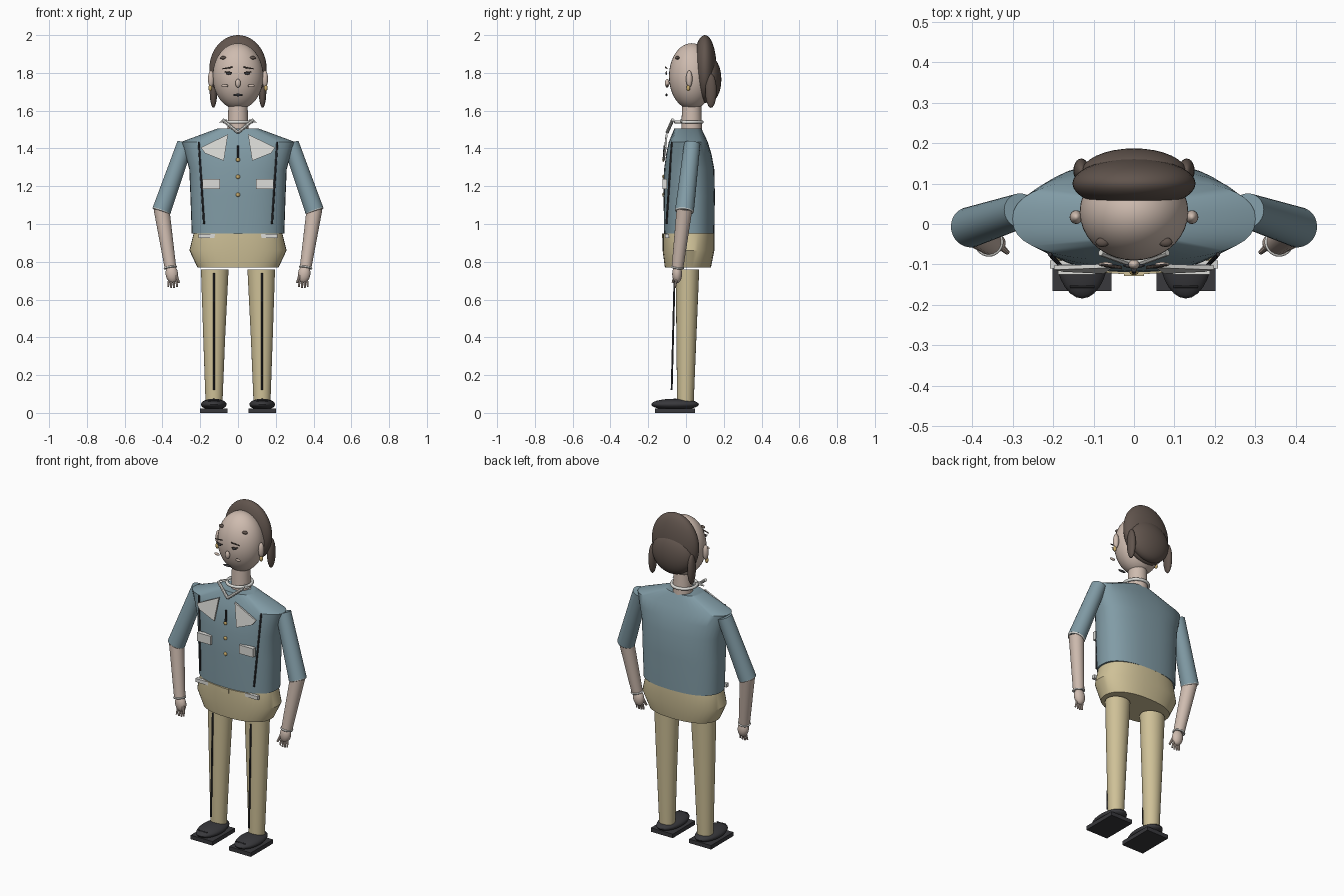
import bpy, bmesh, math
from mathutils import Vector, Matrix

if "Cube" in bpy.data.objects:
    bpy.data.objects.remove(bpy.data.objects["Cube"])


def mat(name, c):
    m = bpy.data.materials.new(name)
    m.diffuse_color = (*c, 1)
    m.use_nodes = True
    m.node_tree.nodes["Principled BSDF"].inputs["Base Color"].default_value = m.diffuse_color
    return m


BLUE = mat("blue_cloth", (0.22, 0.33, 0.38))
KHAKI = mat("khaki_cloth", (0.62, 0.53, 0.31))
SKIN = mat("skin", (0.62, 0.50, 0.43))
HAIR = mat("brown_hair", (0.12, 0.09, 0.075))
DARK = mat("dark", (0.04, 0.04, 0.045))
WHITE = mat("off_white", (0.72, 0.72, 0.69))
GOLD = mat("gold", (0.6, 0.42, 0.15))


def finish(bm, name, m, smooth=True):
    bmesh.ops.recalc_face_normals(bm, faces=bm.faces)
    me = bpy.data.meshes.new(name)
    bm.to_mesh(me)
    bm.free()
    me.materials.append(m)
    ob = bpy.data.objects.new(name, me)
    bpy.context.collection.objects.link(ob)
    if smooth:
        bpy.ops.object.select_all(action='DESELECT')
        ob.select_set(True)
        bpy.context.view_layer.objects.active = ob
        bpy.ops.object.shade_smooth_by_angle(angle=math.radians(35))
    return ob


def ball(name, c, r, m, seg=24, tilt=0):
    bm = bmesh.new()
    bmesh.ops.create_uvsphere(bm, u_segments=seg, v_segments=seg * 2 // 3, radius=1)
    M = Matrix.Translation(c) @ Matrix.Rotation(tilt, 4, 'Y') @ Matrix.Diagonal((*r, 1))
    bmesh.ops.transform(bm, matrix=M, verts=bm.verts)
    return finish(bm, name, m)


def box(name, lo, hi, m):
    bm = bmesh.new()
    bmesh.ops.create_cube(bm, size=1)
    lo, hi = Vector(lo), Vector(hi)
    M = Matrix.Translation((lo + hi) / 2) @ Matrix.Diagonal((*(hi - lo), 1))
    bmesh.ops.transform(bm, matrix=M, verts=bm.verts)
    return finish(bm, name, m, False)


def tube(name, a, b, ra, rb, m, seg=24):
    a, b = Vector(a), Vector(b)
    bm = bmesh.new()
    bmesh.ops.create_cone(bm, cap_ends=True, segments=seg, radius1=ra, radius2=rb, depth=(b - a).length)
    q = (b - a).to_track_quat('Z', 'Y').to_matrix().to_4x4()
    bmesh.ops.transform(bm, matrix=Matrix.Translation((a + b) / 2) @ q, verts=bm.verts)
    return finish(bm, name, m)


def loft(name, rows, m, power=2.0, n=40):
    """Stack of rounded sections: z, x radius, y radius, x centre, y centre."""
    bm = bmesh.new()
    rings = []
    for z, rx, ry, cx, cy in rows:
        ring = []
        for i in range(n):
            t = math.tau * i / n
            c, s = math.cos(t), math.sin(t)
            x = math.copysign(abs(c) ** (2 / power), c) * rx
            y = math.copysign(abs(s) ** (2 / power), s) * ry
            ring.append(bm.verts.new((cx + x, cy + y, z)))
        rings.append(ring)
    for r0, r1 in zip(rings, rings[1:]):
        for i in range(n):
            bm.faces.new((r0[i], r0[(i + 1) % n], r1[(i + 1) % n], r1[i]))
    bm.faces.new(rings[0])
    bm.faces.new(rings[-1])
    return finish(bm, name, m)


def ring(name, c, R, r, m, axis=(0, 0, 1), seg=28):
    q = Vector(axis).to_track_quat('Z', 'Y')
    bpy.ops.mesh.primitive_torus_add(major_segments=seg, minor_segments=8, major_radius=R, minor_radius=r,
                                     location=c, rotation=q.to_euler())
    ob = bpy.context.object
    ob.name = name
    ob.data.materials.append(m)
    bpy.ops.object.shade_smooth()
    return ob


def plate(name, pts, thick, m):
    """Flat polygon thickened along y."""
    bm = bmesh.new()
    f = bm.faces.new([bm.verts.new(p) for p in pts])
    ext = bmesh.ops.extrude_face_region(bm, geom=[f])
    vs = [v for v in ext["geom"] if isinstance(v, bmesh.types.BMVert)]
    bmesh.ops.translate(bm, verts=vs, vec=(0, thick, 0))
    return finish(bm, name, m, False)


# Shirt and hips
loft("shirt", [(0.95, .245, .133, 0, .017), (1.15, .252, .136, 0, .017), (1.29, .258, .133, 0, .017),
               (1.37, .28, .12, 0, .015), (1.435, .30, .103, 0, .012), (1.505, .11, .072, 0, .01)], BLUE, 2.4)
loft("hips", [(0.77, .215, .122, 0, .01), (0.86, .257, .137, 0, .013), (0.95, .235, .137, 0, .013)], KHAKI, 2.3)

# Neck, collar and head
loft("neck", [(1.50, .055, .055, 0, .03), (1.65, .05, .05, 0, .03)], SKIN)
ring("collar_ring", (0, .015, 1.54), .07, .009, WHITE)
ball("head", (0, .03, 1.782), (.134, .12, .175), SKIN, 36)
ball("nose", (0, -.1, 1.745), (.014, .012, .023), SKIN, 16)
ball("mouth", (0, -.103, 1.683), (.027, .006, .007), DARK, 12)

# Hair
ball("hair_cap", (0, .1, 1.82), (.152, .062, .18), HAIR, 36)
ball("hair_back", (0, .125, 1.765), (.132, .062, .12), HAIR, 32)

# Front closure
tube("placket", (0, -.118, 1.34), (0, -.113, 1.415), .006, .006, DARK, 10)
for i, z in enumerate((1.34, 1.25, 1.155)):
    ball(f"button_{i}", (0, -.12, z), (.011, .006, .011), GOLD, 12)
box("belt_bar", (-.208, -.11, .927), (.208, -.09, .948), WHITE)
box("belt_buckle", (-.025, -.128, .925), (.025, -.11, .95), KHAKI)

for s, side in ((-1, "left"), (1, "right")):
    # Face details
    ball(f"{side}_ear", (s * .143, .017, 1.768), (.016, .017, .045), SKIN, 16)
    ball(f"{side}_earring", (s * .147, .012, 1.72), (.01, .01, .017), GOLD, 12)
    ball(f"{side}_hair_lock", (s * .13, .132, 1.705), (.02, .03, .09), HAIR, 20)
    ball(f"{side}_temple_hair", (s * .078, -.045, 1.88), (.017, .012, .009), HAIR, 12)
    ball(f"{side}_eye", (s * .05, -.105, 1.797), (.015, .005, .007), DARK, 12)
    tube(f"{side}_brow", (s * .03, -.108, 1.83), (s * .082, -.1, 1.822), .004, .003, HAIR, 8)
    tube(f"{side}_eyelid", (s * .032, -.106, 1.802), (s * .07, -.104, 1.806), .003, .003, HAIR, 8)
    ball(f"{side}_cheek", (s * .07, -.1, 1.732), (.018, .006, .008), SKIN, 12)

    # Collar bars, lapels, pockets and seams
    tube(f"{side}_collar_bar", (s * .082, -.07, 1.552), (0, -.1, 1.485), .009, .009, WHITE, 8)
    plate(f"{side}_collar_wing", [(s * .05, -.03, 1.535), (s * .105, -.03, 1.537), (s * .06, -.03, 1.555)], .01, WHITE)
    plate(f"{side}_lapel", [(s * .053, -.108, 1.475), (s * .197, -.113, 1.405), (s * .175, -.118, 1.375),
                            (s * .075, -.123, 1.335)], .01, WHITE)
    box(f"{side}_pocket", (min(s * .095, s * .188), -.125, 1.185), (max(s * .095, s * .188), -.1, 1.237), WHITE)
    tube(f"{side}_shirt_seam", (s * .208, -.075, 1.435), (s * .18, -.104, 1.0), .005, .005, DARK, 8)

    # Arm
    sh, el, wr = Vector((s * .28, .033, 1.425)), Vector((s * .405, -.008, 1.07)), Vector((s * .358, -.045, .77))
    tube(f"{side}_sleeve", sh, el, .043, .05, BLUE, 32)
    ring(f"{side}_sleeve_hem", el, .044, .006, WHITE, el - sh)
    tube(f"{side}_forearm", el + Vector((0, 0, .01)), wr, .042, .031, SKIN)
    ring(f"{side}_bracelet", wr, .031, .005, WHITE, wr - el)
    ball(f"{side}_hand", (s * .35, -.047, .735), (.033, .026, .048), SKIN, 20, s * .15)
    for i in range(4):
        u = i - 1.5
        tube(f"{side}_finger_{i}", (s * .346 + u * .012, -.05, .71),
             (s * .346 + u * .016, -.058, .66 + .005 * abs(u)), .007, .005, SKIN, 10)
    tube(f"{side}_thumb", (s * .33, -.055, .735), (s * .313, -.07, .69), .009, .006, SKIN, 10)

    # Leg and shoe
    loft(f"{side}_trouser_leg", [(.06, .045, .044, s * .127, -.003), (.4, .058, .053, s * .126, .002),
                                 (.76, .073, .062, s * .123, .008)], KHAKI)
    tube(f"{side}_trouser_crease", (s * .127, -.076, .12), (s * .127, -.06, .74), .005, .005, DARK, 8)
    box(f"{side}_sole", (s * .128 - .073, -.165, 0), (s * .128 + .073, .048, .024), DARK)
    ball(f"{side}_shoe", (s * .128, -.058, .045), (.068, .126, .03), DARK, 28)
    tube(f"{side}_lace", (s * .128 - .03, -.155, .063), (s * .128 + .03, -.155, .063), .003, .003, DARK, 8)
